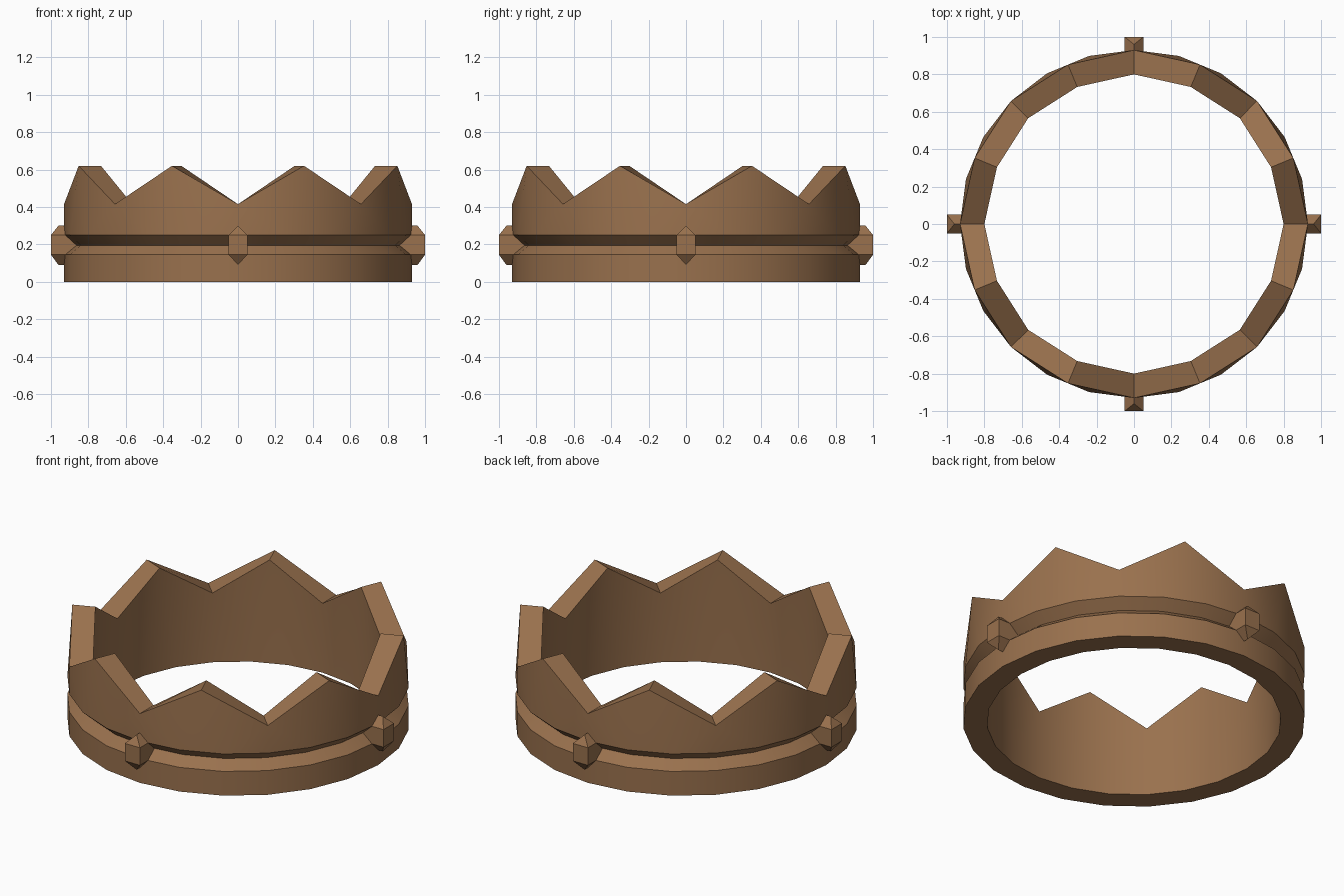
import bpy, bmesh
from math import cos, sin, radians
from mathutils import Matrix

if "Cube" in bpy.data.objects:
    bpy.data.objects.remove(bpy.data.objects["Cube"])

R_OUT, R_IN = 0.93, 0.80
VALLEY_Z, PEAK_Z = 0.415, 0.62

bronze = bpy.data.materials.new("bronze")
bronze.diffuse_color = (0.32, 0.165, 0.075, 1)
bronze.use_nodes = True
bronze.node_tree.nodes["Principled BSDF"].inputs["Base Color"].default_value = bronze.diffuse_color


def finish(bm, name):
    bmesh.ops.recalc_face_normals(bm, faces=bm.faces)
    mesh = bpy.data.meshes.new(name)
    bm.to_mesh(mesh)
    bm.free()
    obj = bpy.data.objects.new(name, mesh)
    bpy.context.collection.objects.link(obj)
    mesh.materials.append(bronze)
    return obj


def ring(bm, r, z):
    return [bm.verts.new((r * cos(radians(15 * i)), r * sin(radians(15 * i)), z))
            for i in range(24)]


def zigzag(bm, r):
    # valleys sit on ring corners, peaks on the middle of a ring side
    verts = []
    for i in range(16):
        a = radians(22.5 * i)
        rr, z = (r * cos(radians(7.5)), PEAK_Z) if i % 2 else (r, VALLEY_Z)
        verts.append(bm.verts.new((rr * cos(a), rr * sin(a), z)))
    return verts


def bridge(bm, a, b):
    n = len(a)
    for i in range(n):
        j = (i + 1) % n
        bm.faces.new((a[i], a[j], b[j], b[i]))


def point_wall(bm, base, top):
    # three ring sides rise into one crown point
    for k in range(8):
        b = [base[(3 * k + i) % 24] for i in range(4)]
        v0, p, v1 = (top[(2 * k + i) % 16] for i in range(3))
        for f in ((b[0], b[1], v0), (b[1], p, v0), (b[1], b[2], p),
                  (b[2], v1, p), (b[2], b[3], v1)):
            bm.faces.new(f)


# Crown band with V groove and eight points
bm = bmesh.new()
profile = [(R_IN, 0), (R_OUT, 0), (R_OUT, 0.145), (0.87, 0.195), (R_OUT, 0.25)]
rings = [ring(bm, r, z) for r, z in profile]
for lower, upper in zip(rings, rings[1:]):
    bridge(bm, lower, upper)
top_out, top_in = zigzag(bm, R_OUT), zigzag(bm, R_IN)
point_wall(bm, rings[-1], top_out)
point_wall(bm, rings[0], top_in)
bridge(bm, top_out, top_in)
band = finish(bm, "crown_band")
bpy.context.view_layer.objects.active = band
band.select_set(True)
bpy.ops.object.shade_smooth_by_angle(angle=radians(25))

# Four hexagonal studs, tips set back from the flat front
hexagon = [(-0.05, 0.145), (0, 0.09), (0.05, 0.145),
           (0.05, 0.25), (0, 0.30), (-0.05, 0.25)]
for i, side in enumerate(("front", "right", "back", "left")):
    bm = bmesh.new()
    back = [bm.verts.new((x, -0.86, z)) for x, z in hexagon]
    face = [bm.verts.new((x, -1.0 if x else -0.96, z)) for x, z in hexagon]
    bridge(bm, back, face)
    bm.faces.new(back)
    bm.faces.new((face[0], face[2], face[3], face[5]))
    bm.faces.new(face[0:3])
    bm.faces.new(face[3:6])
    bm.transform(Matrix.Rotation(radians(90 * i), 4, 'Z'))
    finish(bm, "stud_" + side)
